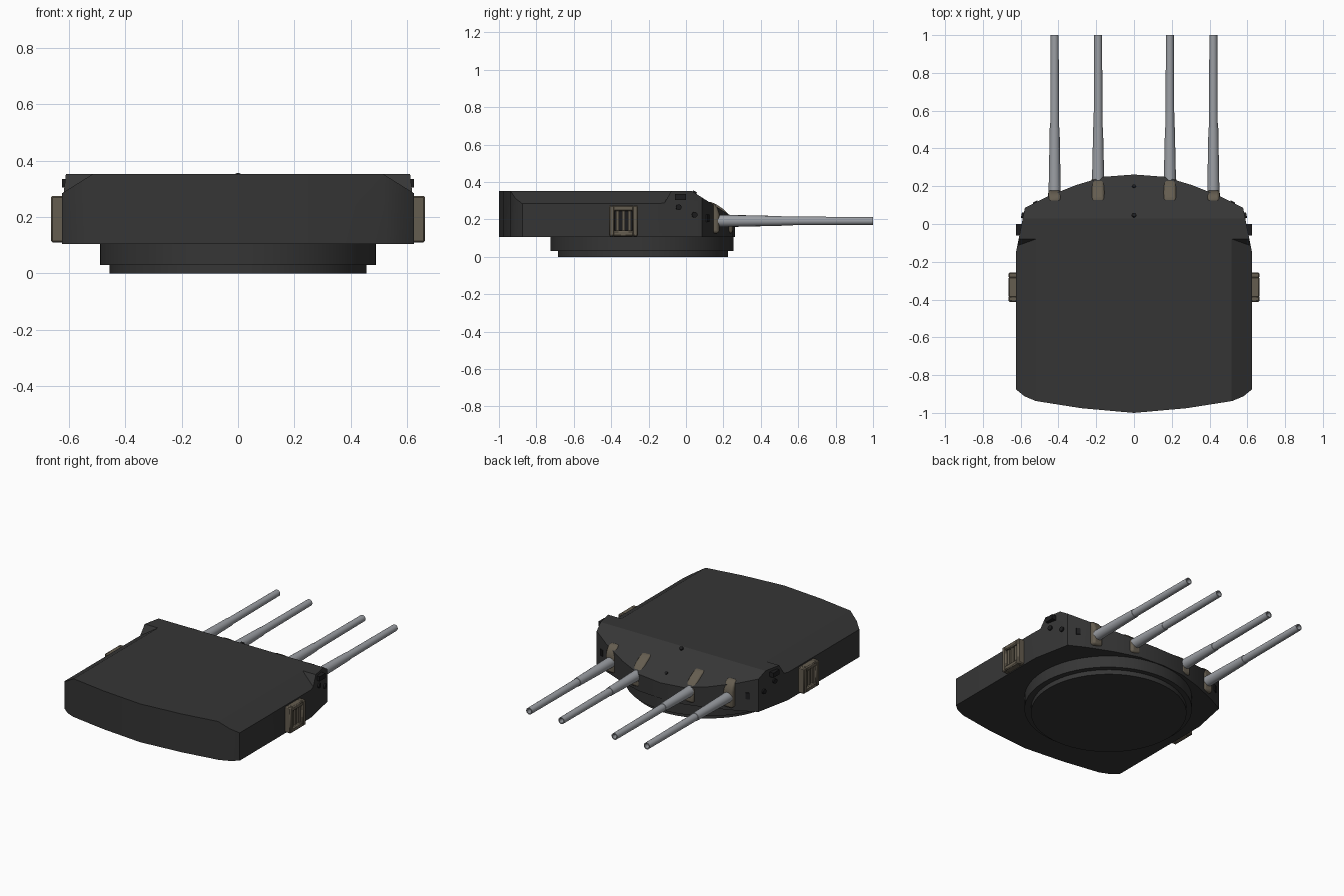
import bpy, bmesh, math
from mathutils import Vector, Matrix

cube = bpy.data.objects.get("Cube")
if cube:
    bpy.data.objects.remove(cube, do_unlink=True)


def material(name, color):
    m = bpy.data.materials.new(name)
    m.use_nodes = True
    m.diffuse_color = (*color, 1)
    m.node_tree.nodes["Principled BSDF"].inputs["Base Color"].default_value = (*color, 1)
    return m


ARMOUR = material("dark armour grey", (0.036, 0.036, 0.036))
FITTING = material("black fitting", (0.012, 0.012, 0.013))
CANVAS = material("brown canvas", (0.13, 0.11, 0.08))
STEEL = material("gun steel", (0.33, 0.345, 0.37))
made = []


def finish(name, bm, mat):
    bmesh.ops.recalc_face_normals(bm, faces=bm.faces)
    mesh = bpy.data.meshes.new(name)
    bm.to_mesh(mesh)
    bm.free()
    mesh.materials.append(mat)
    ob = bpy.data.objects.new(name, mesh)
    bpy.context.collection.objects.link(ob)
    made.append(ob)
    return ob


def prism(points, offset):
    """Closed polygon extruded along an offset."""
    bm = bmesh.new()
    face = bm.faces.new([bm.verts.new(p) for p in points])
    ext = bmesh.ops.extrude_face_region(bm, geom=[face])
    verts = [g for g in ext["geom"] if isinstance(g, bmesh.types.BMVert)]
    bmesh.ops.translate(bm, verts=verts, vec=offset)
    return bm


def box(name, lo, hi, mat):
    lo, hi = Vector(lo), Vector(hi)
    bm = bmesh.new()
    bmesh.ops.create_cube(bm, size=1, matrix=Matrix.Translation((lo + hi) / 2)
                          @ Matrix.Diagonal((*(hi - lo), 1)))
    return finish(name, bm, mat)


def disc(name, center, axis, radius, depth, mat, sides=16):
    turn = Vector(axis).to_track_quat('Z', 'Y').to_matrix().to_4x4()
    bm = bmesh.new()
    bmesh.ops.create_cone(bm, cap_ends=True, segments=sides, radius1=radius, radius2=radius,
                          depth=depth, matrix=Matrix.Translation(center) @ turn)
    return finish(name, bm, mat)


def bevel(ob, width, segments):
    mod = ob.modifiers.new("bevel", 'BEVEL')
    mod.width, mod.segments = width, segments


# Armoured gunhouse: half outline mirrored, then raked front plate
half = [(0, -1.0), (0.28, -0.975), (0.52, -0.937), (0.58, -0.912), (0.625, -0.875),
        (0.625, -0.15), (0.578, 0.085), (0.47, 0.14), (0.31, 0.205), (0.16, 0.25), (0, 0.262)]
outline = half + [(-x, y) for x, y in half[-2:0:-1]]
bm = prism([(x, y, 0.105) for x, y in outline], (0, 0, 0.247))
bmesh.ops.bisect_plane(bm, geom=bm.verts[:] + bm.edges[:] + bm.faces[:],
                       plane_co=(0, 0.03, 0.352), plane_no=(0, 0.63, 1), clear_outer=True)
bmesh.ops.holes_fill(bm, edges=[e for e in bm.edges if e.is_boundary])
gunhouse = finish("gunhouse", bm, ARMOUR)

# Roof side chamfers, ending at raised front shoulders
for s in (-1, 1):
    bm = prism([(s * x, -1.1, z) for x, z in ((0.44, 0.4), (0.7, 0.237), (0.7, 0.4))], (0, 1, 0))
    for v in bm.verts:
        if v.co.y > -1:
            v.co.y = -0.12 + (v.co.z - 0.28) * 0.57
    cutter = finish("chamfer_cutter", bm, ARMOUR)
    mod = gunhouse.modifiers.new("chamfer", 'BOOLEAN')
    mod.operation, mod.solver, mod.object = 'DIFFERENCE', 'EXACT', cutter
    cutter.hide_render = True
    bpy.context.view_layer.objects.active = gunhouse
    bpy.ops.object.modifier_apply(modifier=mod.name)
    made.remove(cutter)
    bpy.data.objects.remove(cutter, do_unlink=True)

# Rotating base
disc("upper_ring", (0, -0.235, 0.07), (0, 0, 1), 0.49, 0.08, ARMOUR, 64)
disc("lower_ring", (0, -0.23, 0.02), (0, 0, 1), 0.455, 0.04, ARMOUR, 64)


def barrel(name, x, start):
    """Stepped tapering tube with an open muzzle, turned around its axis."""
    profile = [(start, 0.033), (0.51, 0.026), (0.511, 0.0235), (0.99, 0.021),
               (1.0, 0.021), (1.0, 0.015), (0.9, 0.015), (0.9, 0)]
    bm = bmesh.new()
    verts = [bm.verts.new((x + r, y, 0.192)) for y, r in profile]
    edges = [bm.edges.new(pair) for pair in zip(verts, verts[1:])]
    bmesh.ops.spin(bm, geom=verts + edges, cent=(x, 0, 0.192), axis=(0, 1, 0),
                   angle=math.tau, steps=24, use_duplicate=False)
    bmesh.ops.remove_doubles(bm, verts=bm.verts, dist=0.0001)
    finish(name, bm, STEEL)


# Guns with canvas covers over the ports
inner = [(0.1, 0.125), (0.1, 0.285), (0.13, 0.295), (0.165, 0.279), (0.2, 0.255),
         (0.23, 0.225), (0.25, 0.19), (0.25, 0.125)]
outer = [(0.1, 0.125), (0.1, 0.285), (0.128, 0.296), (0.15, 0.285), (0.168, 0.262),
         (0.178, 0.23), (0.178, 0.125)]
for s, side in ((-1, "right"), (1, "left")):
    for place, x, profile, start in (("inner", 0.19, inner, 0.2), ("outer", 0.42, outer, 0.13)):
        bm = prism([(s * x - 0.034, y, z) for y, z in profile], (0.068, 0, 0))
        cover = finish(f"{side}_{place}_gun_cover", bm, CANVAS)
        bevel(cover, 0.015, 3)
        barrel(f"{side}_{place}_gun", s * x, start)

    # Side locker: frame with slatted recess
    def slab(name, y0, y1, z0, z1, x1, mat):
        xs = sorted((s * 0.61, s * x1))
        return box(f"{side}_{name}", (xs[0], y0, z0), (xs[1], y1, z1), mat)

    for part, y0, y1, z0, z1 in (("locker_rear", -0.412, -0.382, 0.11, 0.275),
                                 ("locker_front", -0.286, -0.256, 0.11, 0.275),
                                 ("locker_bottom", -0.39, -0.28, 0.11, 0.14),
                                 ("locker_top", -0.39, -0.28, 0.245, 0.275)):
        bevel(slab(part, y0, y1, z0, z1, 0.664, CANVAS), 0.006, 1)
    slab("locker_recess", -0.385, -0.283, 0.135, 0.25, 0.636, FITTING)
    for y in (-0.366, -0.334, -0.302):
        slab("locker_slat", y - 0.009, y + 0.009, 0.138, 0.247, 0.65, CANVAS)

    # Shoulder sight hood and side ports
    box(f"{side}_sight_hood", (s * 0.607 - 0.018, -0.06, 0.305),
        (s * 0.607 + 0.018, 0.0, 0.335), FITTING)
    for y, z, x in ((-0.04, 0.265, 0.603), (0.045, 0.225, 0.586)):
        disc(f"{side}_side_port", (s * x, y, z), (s, 0.2, 0), 0.015, 0.02, FITTING)
    port = box(f"{side}_front_port", (-0.013, -0.004, -0.02), (0.013, 0.004, 0.02), FITTING)
    port.location = (s * 0.522, 0.116, 0.205)
    port.rotation_euler.z = -s * math.atan2(0.055, 0.108)

# Small front plate fittings
disc("front_plate_knob", (0, 0.045, 0.343), (0, 0.63, 1), 0.012, 0.016, FITTING)
disc("lower_plate_knob", (0, 0.2, 0.245), (0, 0.63, 1), 0.01, 0.012, FITTING)

# Smooth curved surfaces, keeping edges sharp
bpy.ops.object.select_all(action='DESELECT')
for ob in made:
    ob.select_set(True)
bpy.context.view_layer.objects.active = gunhouse
bpy.ops.object.shade_smooth_by_angle(angle=math.radians(28))
